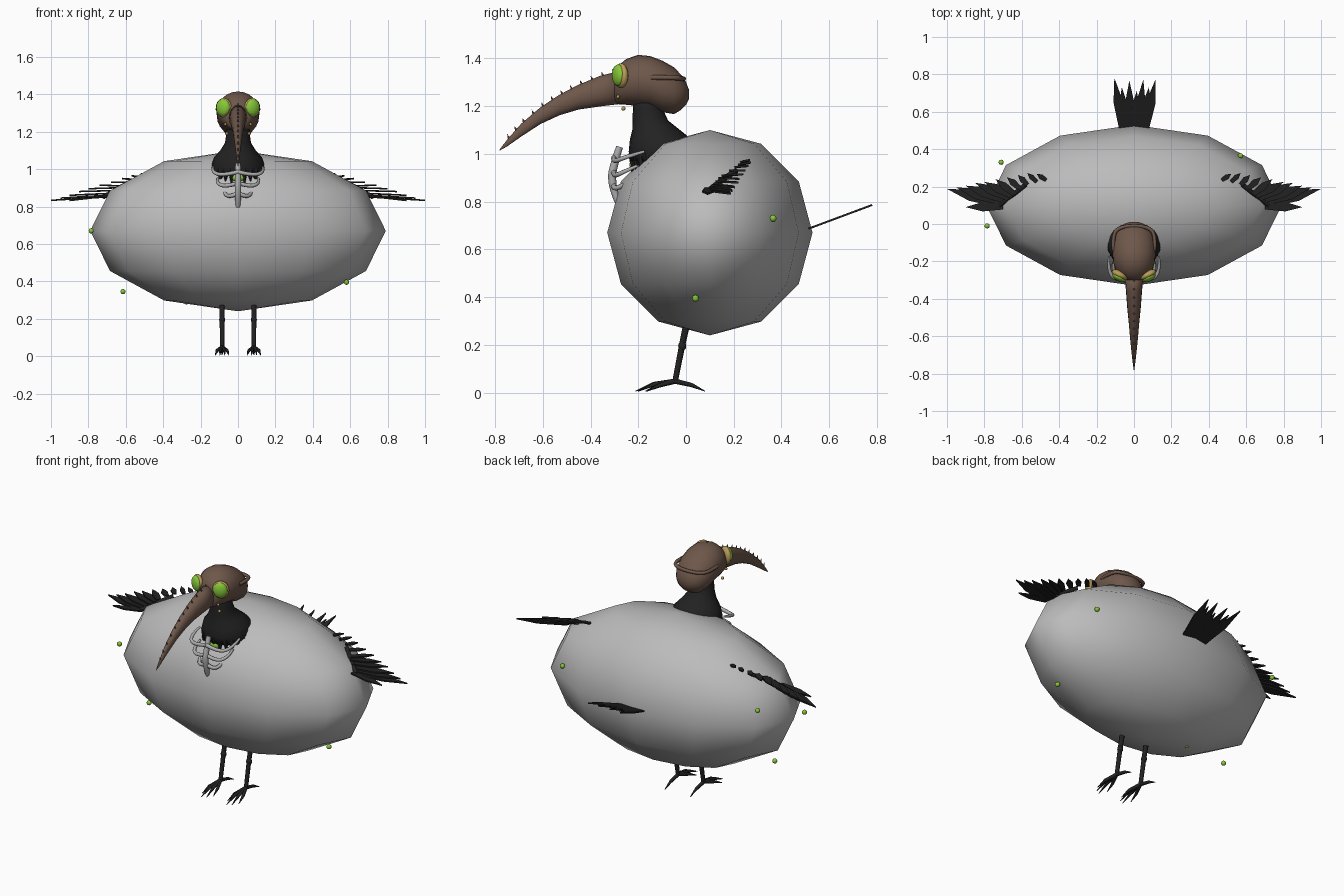
import bpy, bmesh, math
from mathutils import Vector


def material(name, rgb):
    m = bpy.data.materials.new(name)
    m.diffuse_color = (*rgb, 1)
    return m


GREY = material("body_grey", (0.50, 0.50, 0.50))
BONE = material("bone_grey", (0.42, 0.42, 0.42))
DARK = material("feather_black", (0.016, 0.016, 0.017))
BROWN = material("skin_brown", (0.155, 0.095, 0.068))
GREEN = material("eye_green", (0.24, 0.58, 0.04))
GOLD = material("rim_gold", (0.48, 0.33, 0.10))


def finish(name, bm, mat, smooth=True):
    bmesh.ops.recalc_face_normals(bm, faces=bm.faces[:])
    me = bpy.data.meshes.new(name)
    bm.to_mesh(me)
    bm.free()
    me.materials.append(mat)
    for p in me.polygons:
        p.use_smooth = smooth
    ob = bpy.data.objects.new(name, me)
    bpy.context.collection.objects.link(ob)
    return ob


def ball(name, loc, radii, mat, seg=16, rings=10, rot_z=0):
    bm = bmesh.new()
    bmesh.ops.create_uvsphere(bm, u_segments=seg, v_segments=rings, radius=1)
    ob = finish(name, bm, mat)
    ob.location, ob.scale, ob.rotation_euler.z = loc, radii, rot_z
    return ob


def loft(name, rings, mat, sides=20, upright=False):
    """Rings are (y, z, half width, half depth); upright rings lie flat, others face the front."""
    bm = bmesh.new()
    loops = []
    for y, z, rx, rd in rings:
        loop = []
        for i in range(sides):
            a = math.tau * i / sides
            dx, dd = rx * math.cos(a), rd * math.sin(a)
            loop.append(bm.verts.new((dx, y + dd, z) if upright else (dx, y, z + dd)))
        loops.append(loop)
    for a, b in zip(loops, loops[1:]):
        for i in range(sides):
            j = (i + 1) % sides
            bm.faces.new((a[i], a[j], b[j], b[i]))
    bm.faces.new(loops[0])
    bm.faces.new(loops[-1])
    return finish(name, bm, mat)


def tube(name, pts, radius, mat, taper=None, curved=True):
    cu = bpy.data.curves.new(name, 'CURVE')
    cu.dimensions = '3D'
    cu.bevel_depth, cu.bevel_resolution, cu.use_fill_caps = radius, 2, True
    cu.resolution_u = 6
    sp = cu.splines.new('NURBS' if curved else 'POLY')
    sp.points.add(len(pts) - 1)
    for i, p in enumerate(pts):
        sp.points[i].co = (*p, 1)
        sp.points[i].radius = taper[i] if taper else 1
    if curved:
        sp.use_endpoint_u, sp.order_u = True, 3
    cu.materials.append(mat)
    ob = bpy.data.objects.new(name, cu)
    bpy.context.collection.objects.link(ob)
    return ob


def spike(bm, base, direction, r, length):
    d = Vector(direction).normalized()
    m = d.to_track_quat('Z', 'Y').to_matrix().to_4x4()
    m.translation = Vector(base) + d * length / 2
    bmesh.ops.create_cone(bm, segments=6, radius1=r, radius2=0, depth=length,
                          cap_ends=True, matrix=m)


def feather(bm, root, tip, width, up=(0, 0, 1)):
    """Thin leaf shape with a slim ridge of thickness."""
    root, tip = Vector(root), Vector(tip)
    d = tip - root
    side = d.cross(Vector(up)).normalized() * width / 2
    lift = side.cross(d).normalized() * 0.004
    outline = [root - side * 0.7, root + d * 0.55 - side, tip,
               root + d * 0.55 + side, root + side * 0.7]
    top = [bm.verts.new(p + lift) for p in outline]
    low = [bm.verts.new(p - lift) for p in outline]
    bm.faces.new(top)
    bm.faces.new(low[::-1])
    for i in range(5):
        j = (i + 1) % 5
        bm.faces.new((top[i], low[i], low[j], top[j]))


# Egg-shaped body
ball("body", (0, 0.1, 0.67), (0.79, 0.43, 0.43), GREY, 12, 6)

# Neck with a ragged collar
loft("neck", [(-0.10, 0.97, 0.135, 0.135), (-0.10, 1.01, 0.145, 0.14), (-0.105, 1.06, 0.13, 0.13),
              (-0.125, 1.10, 0.095, 0.10), (-0.15, 1.14, 0.07, 0.075), (-0.16, 1.19, 0.062, 0.062),
              (-0.16, 1.26, 0.06, 0.06)], DARK, 20, True)
bm = bmesh.new()
for i in range(13):
    a = math.radians(180 + 15 * i)
    c, s = math.cos(a), math.sin(a)
    spike(bm, (0.125 * c, -0.10 + 0.12 * s, 1.0), (0.15 * c, 0.12 * s, -1), 0.022, 0.075 + 0.015 * (i % 2))
finish("collar_feathers", bm, DARK, False)

# Head and long curved beak
loft("head", [(0.012, 1.25, 0.02, 0.02), (0.0, 1.253, 0.055, 0.048), (-0.02, 1.258, 0.08, 0.073),
              (-0.05, 1.265, 0.10, 0.098), (-0.10, 1.283, 0.113, 0.108), (-0.15, 1.302, 0.115, 0.108),
              (-0.20, 1.308, 0.112, 0.107), (-0.25, 1.302, 0.098, 0.096), (-0.28, 1.29, 0.078, 0.083),
              (-0.30, 1.28, 0.05, 0.067)], BROWN, 24)
beak = [(-0.27, 1.28, 0.05, 0.07), (-0.36, 1.263, 0.043, 0.064), (-0.45, 1.238, 0.036, 0.052),
        (-0.53, 1.205, 0.028, 0.043), (-0.61, 1.16, 0.021, 0.035), (-0.69, 1.10, 0.013, 0.027),
        (-0.75, 1.045, 0.006, 0.014), (-0.782, 1.015, 0.001, 0.002)]
loft("beak", beak, BROWN, 16)
bm = bmesh.new()
for a, b in zip(beak[:-2], beak[1:-1]):
    for t in (0.35, 0.85):
        y, z, w, h = (p + (q - p) * t for p, q in zip(a, b))
        spike(bm, (0, y, z + h - 0.004), (0, -0.45, 1), 0.006, 0.02)
finish("beak_thorns", bm, BROWN, False)

# Ridge that wraps around the back of the head
tube("head_ridge", [(-0.108, -0.145, 1.32), (-0.118, -0.05, 1.32), (-0.06, -0.01, 1.315),
                    (0.06, -0.01, 1.315), (0.118, -0.05, 1.32), (0.108, -0.145, 1.32)], 0.01, BROWN)

for s, side in ((-1, "left"), (1, "right")):
    # Eyes with gold rims and small beads
    ball(side + "_eye_rim", (s * 0.076, -0.272, 1.328), (0.047, 0.024, 0.052), GOLD, rot_z=s * 0.48)
    ball(side + "_eye", (s * 0.080, -0.284, 1.33), (0.040, 0.022, 0.045), GREEN, rot_z=s * 0.48)
    ball(side + "_cheek_bead", (s * 0.068, -0.285, 1.24), (0.008,) * 3, GOLD, 8, 6)
    ball(side + "_chin_bead", (s * 0.06, -0.262, 1.19), (0.009,) * 3, GOLD, 8, 6)

    # Ribs
    for z, w, back in ((0.985, 0.14, -0.175), (0.925, 0.115, -0.205), (0.87, 0.075, -0.235)):
        tube(side + "_rib", [(0, -0.302, z), (s * w * 0.6, -0.305, z - 0.02), (s * w, -0.26, z),
                             (s * w * 0.95, back, z + 0.025)], 0.0105, BONE, (1.1, 1, 0.9, 0.6))

    # Legs and feet
    x = s * 0.085
    tube(side + "_leg", [(x, 0.01, 0.32), (x, -0.016, 0.20), (x, -0.046, 0.045)], 0.013, DARK,
         (1.15, 1, 0.9), False)
    ball(side + "_knee", (x, -0.016, 0.195), (0.017, 0.017, 0.02), DARK, 10, 6)
    for dx, y, lift in ((-0.045, -0.17, 0.03), (-0.015, -0.212, 0.036), (0.018, -0.20, 0.036),
                        (0.045, -0.165, 0.03), (0.0, 0.08, 0.032)):
        tube(side + "_toe", [(x, -0.046, 0.048), (x + dx * 0.6, -0.046 + (y + 0.046) * 0.55, lift),
                             (x + dx * 0.8, y, 0.006)], 0.011, DARK, (1, 0.8, 0.15), False)

    # Wing: outer fan of long feathers and short inner ones along the arm
    bm = bmesh.new()
    for root, tip, w in (((0.70, 0.095, 0.855), (0.90, 0.09, 0.832), 0.05),
                         ((0.72, 0.11, 0.85), (1.0, 0.188, 0.833), 0.06),
                         ((0.70, 0.12, 0.86), (0.95, 0.195, 0.845), 0.06),
                         ((0.69, 0.13, 0.87), (0.90, 0.205, 0.86), 0.055),
                         ((0.67, 0.14, 0.885), (0.85, 0.22, 0.88), 0.05),
                         ((0.65, 0.15, 0.90), (0.80, 0.225, 0.895), 0.045),
                         ((0.64, 0.16, 0.91), (0.74, 0.24, 0.915), 0.04),
                         ((0.61, 0.19, 0.93), (0.68, 0.25, 0.93), 0.036),
                         ((0.57, 0.21, 0.945), (0.62, 0.262, 0.95), 0.032),
                         ((0.52, 0.225, 0.955), (0.57, 0.272, 0.965), 0.028),
                         ((0.47, 0.235, 0.965), (0.52, 0.268, 0.975), 0.026)):
        feather(bm, (s * root[0], *root[1:]), (s * tip[0], *tip[1:]), w)
    finish(side + "_wing", bm, DARK, False)
    tube(side + "_wing_arm", [(s * 0.58, 0.21, 0.93), (s * 0.64, 0.16, 0.90), (s * 0.72, 0.10, 0.85)],
         0.012, DARK)

# Breastbone and the glowing heart behind it
tube("breastbone", [(0, -0.278, 1.03), (0, -0.295, 0.98), (0, -0.318, 0.88), (0, -0.284, 0.795)],
     0.016, BONE, (0.9, 1, 1.1, 0.8))
ball("heart", (0, -0.215, 0.955), (0.04, 0.022, 0.022), GREEN)

# Tail fan
bm = bmesh.new()
for x0, x1, y1, w in ((-0.06, -0.105, 0.78, 0.05), (-0.045, -0.065, 0.73, 0.05),
                      (-0.02, -0.025, 0.765, 0.05), (0.0, 0.015, 0.71, 0.05),
                      (0.02, 0.05, 0.77, 0.05), (0.045, 0.08, 0.73, 0.05), (0.06, 0.115, 0.772, 0.05)):
    feather(bm, (x0, 0.50, 0.682), (x1, y1, 0.69 + (y1 - 0.52) * 0.37), w, (0, -0.35, 1))
finish("tail", bm, DARK, False)

# Little green orbs around the body
for p in ((-0.785, -0.01, 0.67), (-0.71, 0.33, 0.79), (-0.615, 0.03, 0.345),
          (-0.276, 0.12, 0.29), (0.58, 0.04, 0.395), (0.57, 0.365, 0.73)):
    ball("orb", p, (0.014,) * 3, GREEN, 10, 8)
